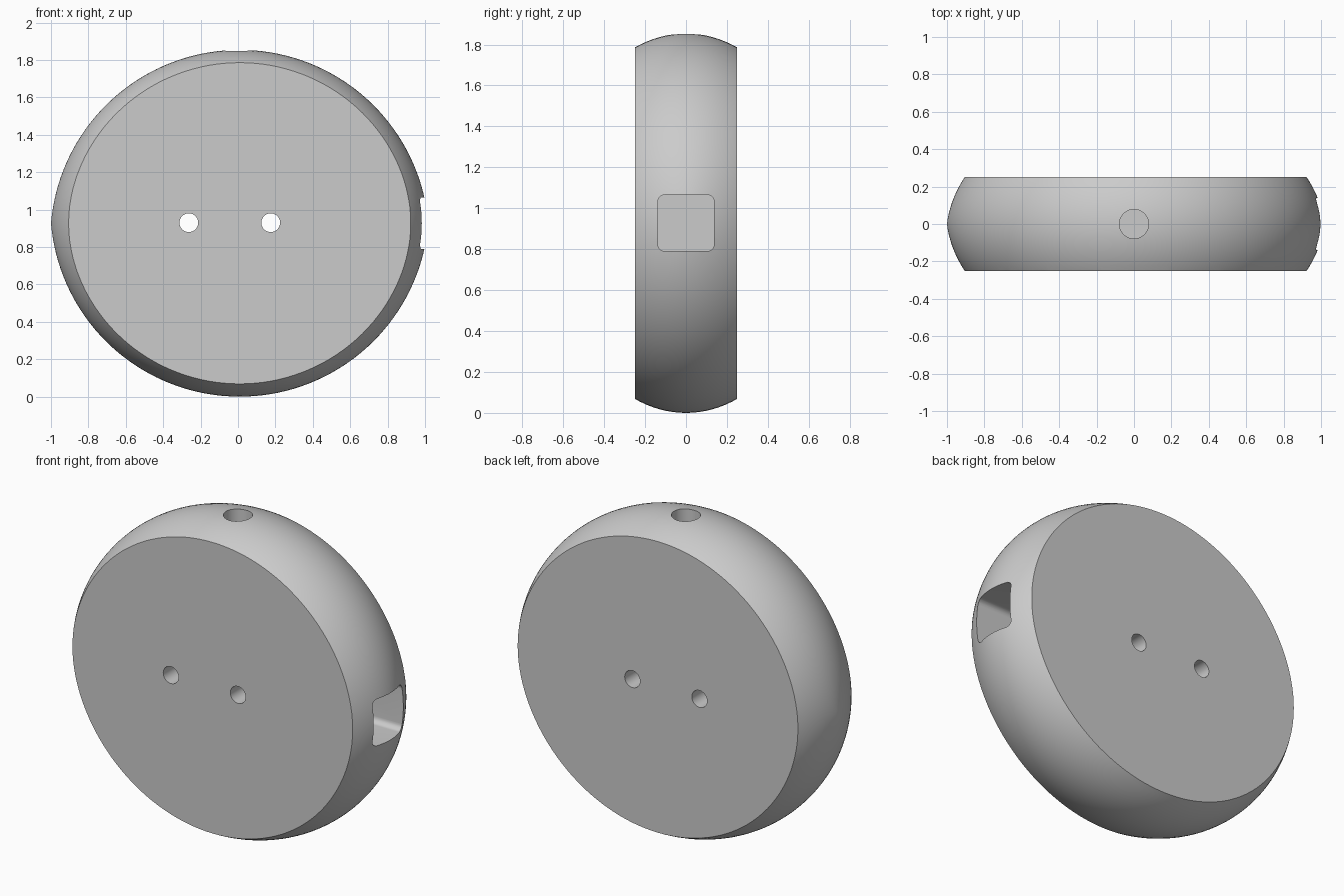
import bpy, bmesh, math
from mathutils import Matrix, Vector

cube = bpy.data.objects.get("Cube")
if cube:
    bpy.data.objects.remove(cube, do_unlink=True)

HALF_X, HALF_Z, HALF_Y = 1.009, 0.927, 0.25
CENTRE = Vector((0.009, 0, HALF_Z))
Y_SCALE = 0.664 / HALF_Z

grey = bpy.data.materials.new("plain grey")
grey.use_nodes = True
grey.diffuse_color = (0.6, 0.6, 0.6, 1)
grey.node_tree.nodes["Principled BSDF"].inputs["Base Color"].default_value = (0.6, 0.6, 0.6, 1)


def make_object(name, bm):
    bmesh.ops.recalc_face_normals(bm, faces=bm.faces)
    mesh = bpy.data.meshes.new(name)
    bm.to_mesh(mesh)
    bm.free()
    mesh.materials.append(grey)
    obj = bpy.data.objects.new(name, mesh)
    bpy.context.collection.objects.link(obj)
    return obj


def cylinder(name, radius, depth, location, axis):
    bm = bmesh.new()
    turn = Matrix.Rotation(math.pi / 2, 4, 'X') if axis == 'Y' else Matrix()
    bmesh.ops.create_cone(bm, cap_ends=True, segments=48, radius1=radius,
                          radius2=radius, depth=depth,
                          matrix=Matrix.Translation(location) @ turn)
    return make_object(name, bm)


def rounded_box(name, size, location, radius):
    # Box with its four lengthwise edges (along x) rounded
    bm = bmesh.new()
    bmesh.ops.create_cube(bm, size=1, matrix=Matrix.Translation(location) @ Matrix.Diagonal((*size, 1)))
    edges = [e for e in bm.edges if abs(e.verts[0].co.x - e.verts[1].co.x) > 0.01]
    bmesh.ops.bevel(bm, geom=edges, offset=radius, segments=8, profile=0.5, affect='EDGES')
    return make_object(name, bm)


# Body: circular arc spun about the x axis, flattened and sliced front and back
bm = bmesh.new()
radius = (HALF_X ** 2 + HALF_Z ** 2) / (2 * HALF_Z)
sweep = math.asin(HALF_X / radius)
STEPS = 72
points = []
for i in range(STEPS + 1):
    a = sweep * (2 * i / STEPS - 1)
    rise = max(0, radius * math.cos(a) - radius + HALF_Z)
    points.append(bm.verts.new((radius * math.sin(a), 0, rise)))
edges = [bm.edges.new(pair) for pair in zip(points, points[1:])]
bmesh.ops.spin(bm, geom=points + edges, axis=(1, 0, 0), cent=(0, 0, 0),
               angle=math.tau, steps=128)
bmesh.ops.remove_doubles(bm, verts=bm.verts, dist=0.0005)
bmesh.ops.scale(bm, vec=(1, Y_SCALE, 1), verts=bm.verts)
for side in (-1, 1):
    cut = bmesh.ops.bisect_plane(bm, geom=bm.verts[:] + bm.edges[:] + bm.faces[:],
                                 plane_co=(0, side * HALF_Y, 0), plane_no=(0, side, 0),
                                 clear_outer=True)
    rim = [e for e in cut["geom_cut"] if isinstance(e, bmesh.types.BMEdge)]
    bmesh.ops.contextual_create(bm, geom=rim)
bmesh.ops.translate(bm, vec=CENTRE, verts=bm.verts)
body = make_object("body", bm)

# Cutters: two through holes, a top socket and a square side pocket
cutters = [cylinder("through_hole_cutter", 0.05, 1, (x, 0, 0.93), 'Y') for x in (-0.263, 0.175)]
cutters.append(cylinder("top_socket_cutter", 0.078, 0.9, (0, 0, 1.85), 'Z'))
cutters.append(rounded_box("side_pocket_cutter", (1, 0.276, 0.276), (1.05, 0, 0.928), 0.035))

bpy.context.view_layer.objects.active = body
body.select_set(True)
for cutter in cutters:
    cutter.hide_render = True
    mod = body.modifiers.new("cut", 'BOOLEAN')
    mod.operation = 'DIFFERENCE'
    mod.solver = 'EXACT'
    mod.object = cutter
    bpy.ops.object.modifier_apply(modifier=mod.name)
    bpy.data.objects.remove(cutter, do_unlink=True)

bpy.ops.object.shade_smooth_by_angle(angle=math.radians(25))
